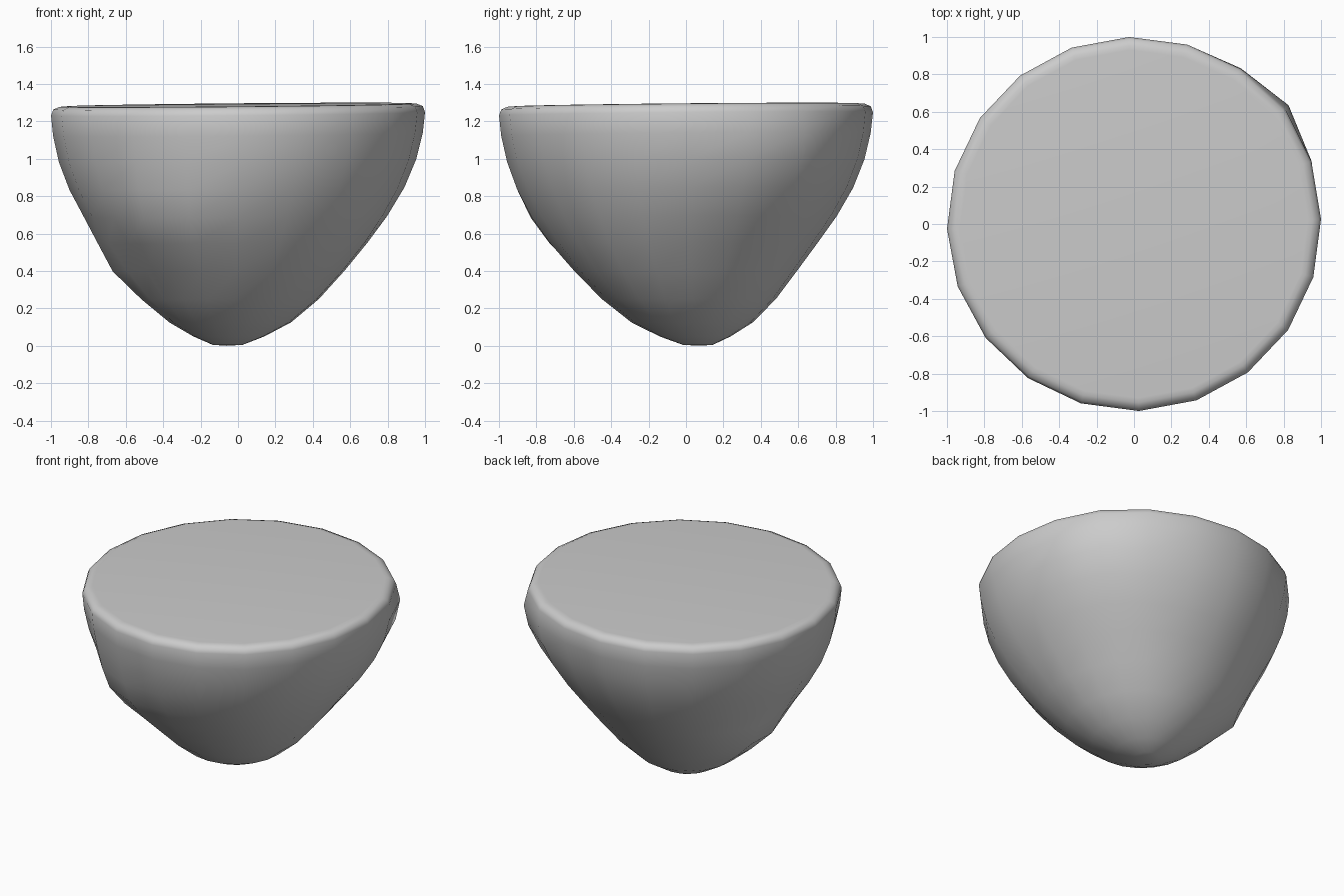
import bpy, bmesh
from math import sin, cos, radians, exp

if "Cube" in bpy.data.objects:
    bpy.data.objects.remove(bpy.data.objects["Cube"])

SEGS = 20
# (height, radius) from the underside up to the softened rim
PROFILE = [(0.005, 0.08), (0.05, 0.19), (0.125, 0.325), (0.25, 0.468), (0.4, 0.6),
           (0.55, 0.715), (0.69, 0.81), (0.84, 0.895), (0.99, 0.955), (1.13, 0.988),
           (1.24, 1.0), (1.272, 0.988), (1.286, 0.955), (1.288, 0.93)]
# lumps and hollows: (azimuth, height, amount, azimuth spread, height spread)
LUMPS = [(243, 0.64, 0.075, 16, 0.16), (165, 0.4, 0.065, 25, 0.11),
         (215, 0.4, -0.035, 18, 0.14), (38, 1.02, 0.06, 13, 0.25),
         (20, 0.45, -0.015, 20, 0.15), (318, 0.5, 0.02, 25, 0.2),
         (85, 0.45, -0.02, 20, 0.15)]


def lump(az, z):
    total = 0
    for a, h, amount, wa, wz in LUMPS:
        d = (az - a + 180) % 360 - 180
        total += amount * exp(-0.5 * (d / wa) ** 2 - 0.5 * ((z - h) / wz) ** 2)
    return total if z < 1.2 else total * 0.4


bm = bmesh.new()
rings = []
for z, r in PROFILE:
    ring = []
    lean = max(0, 1 - r) if z < 1.2 else 0
    for i in range(SEGS):
        az = 1.5 + i * 360 / SEGS
        rr = r + lump(az, z) * min(1, r / 0.4)
        x = rr * cos(radians(az)) - 0.06 * lean
        y = rr * sin(radians(az)) + 0.075 * lean ** 2
        tilt = 0.009 * (x + y) * min(1, z)
        ring.append(bm.verts.new((x, y, z + tilt)))
    rings.append(ring)

# side walls
for low, high in zip(rings, rings[1:]):
    for i in range(SEGS):
        j = (i + 1) % SEGS
        bm.faces.new((low[i], low[j], high[j], high[i]))

# bottom tip and flat top
tip = bm.verts.new((-0.06, 0.075, 0.0))
for i in range(SEGS):
    bm.faces.new((tip, rings[0][(i + 1) % SEGS], rings[0][i]))
bm.faces.new(rings[-1])
bmesh.ops.recalc_face_normals(bm, faces=bm.faces)

mesh = bpy.data.meshes.new("floating_rock_base")
bm.to_mesh(mesh)
bm.free()
rock = bpy.data.objects.new("floating_rock_base", mesh)
bpy.context.collection.objects.link(rock)
for p in mesh.polygons:
    p.use_smooth = True
